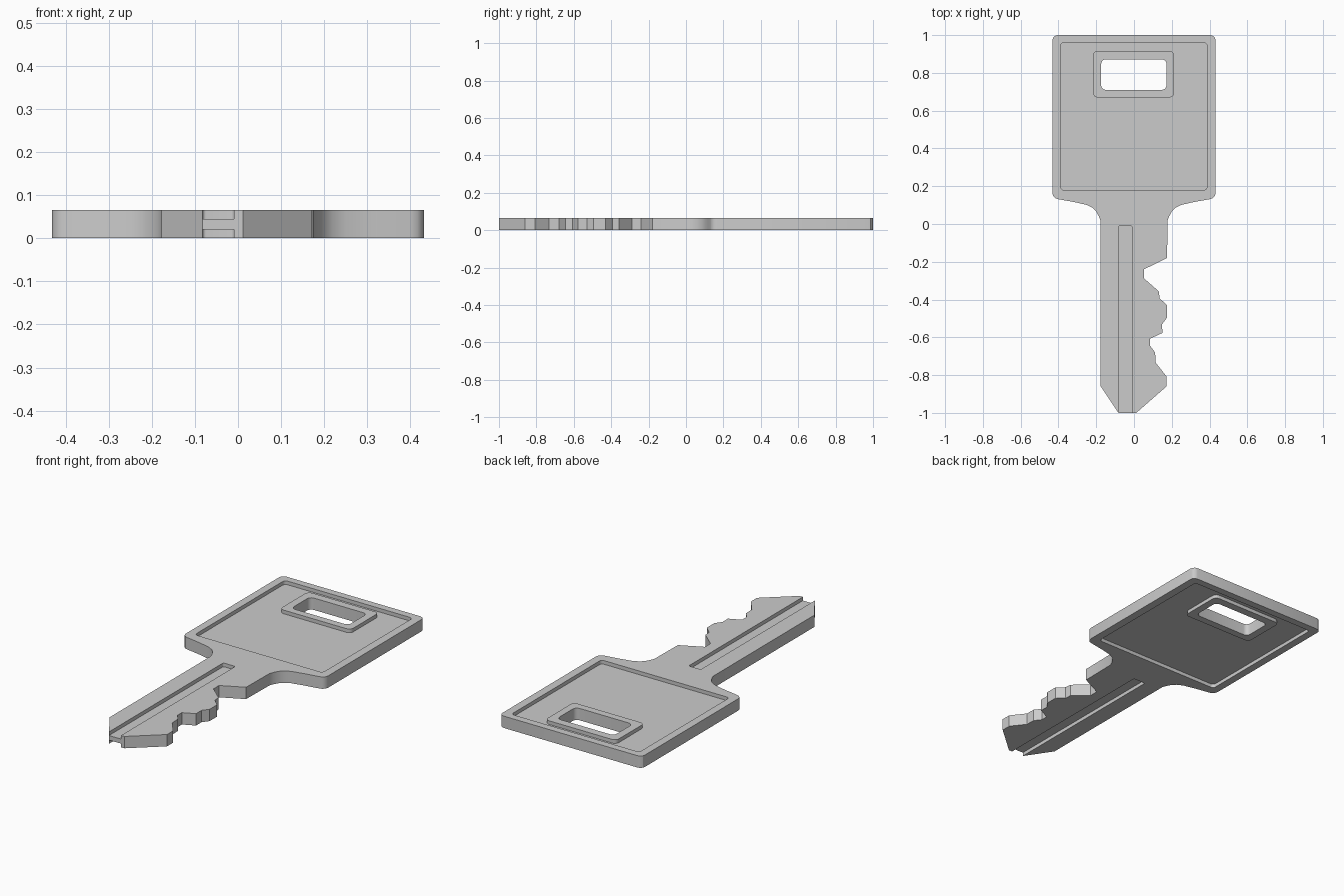
import bpy, bmesh
from math import sin, cos, pi

if "Cube" in bpy.data.objects:
    bpy.data.objects.remove(bpy.data.objects["Cube"])

T = 0.065       # key thickness
DEPTH = 0.02    # depth of recess and groove


def rounded_rect(x0, x1, y0, y1, r, seg=5):
    pts = []
    for cx, cy, a0 in ((x1 - r, y1 - r, 0), (x0 + r, y1 - r, 1),
                       (x0 + r, y0 + r, 2), (x1 - r, y0 + r, 3)):
        for i in range(seg + 1):
            a = (a0 + i / seg) * pi / 2
            pts.append((cx + r * cos(a), cy + r * sin(a)))
    return pts


def plate(name, loops, z0, z1):
    """Fill an outline (with optional hole loops) and extrude it from z0 to z1."""
    bm = bmesh.new()
    for loop in loops:
        vs = [bm.verts.new((x, y, z0)) for x, y in loop]
        for a, b in zip(vs, vs[1:] + vs[:1]):
            bm.edges.new((a, b))
    bmesh.ops.triangle_fill(bm, use_beauty=True, edges=bm.edges[:])
    ext = bmesh.ops.extrude_face_region(bm, geom=bm.faces[:], use_keep_orig=True)
    for g in ext["geom"]:
        if isinstance(g, bmesh.types.BMVert):
            g.co.z = z1
    bmesh.ops.recalc_face_normals(bm, faces=bm.faces[:])
    me = bpy.data.meshes.new(name)
    bm.to_mesh(me)
    bm.free()
    ob = bpy.data.objects.new(name, me)
    bpy.context.collection.objects.link(ob)
    return ob


# Half of the bow (head) outline, mirrored for the other side
half_head = [(0.178, 0.02), (0.187, 0.042), (0.20, 0.066), (0.219, 0.085), (0.25, 0.101),
             (0.32, 0.117), (0.40, 0.131), (0.416, 0.136), (0.427, 0.147), (0.432, 0.163),
             (0.432, 0.972), (0.429, 0.986), (0.419, 0.996), (0.405, 1.0)]
head = half_head + [(-x, y) for x, y in reversed(half_head)]

# Blade: straight back, pointed tip, toothed cutting edge
blade = [(-0.178, -0.857), (-0.082, -1.0), (0.012, -1.0), (0.172, -0.86), (0.172, -0.807),
         (0.114, -0.733), (0.112, -0.68), (0.085, -0.645), (0.085, -0.607), (0.15, -0.577),
         (0.149, -0.53), (0.175, -0.495), (0.175, -0.43), (0.135, -0.393), (0.132, -0.357),
         (0.053, -0.288), (0.053, -0.24), (0.175, -0.18)]

# Key body with key-ring slot
slot = rounded_rect(-0.174, 0.172, 0.71, 0.872, 0.025)
key = plate("key_body", [head + blade, slot], 0, T)

# Recess around a raised slot rim, and blade groove, on both faces
recess = [rounded_rect(-0.389, 0.387, 0.18, 0.96, 0.018),
          rounded_rect(-0.217, 0.213, 0.67, 0.916, 0.025)]
groove = [rounded_rect(-0.082, -0.009, -1.1, -0.01, 0.008)]
bpy.context.view_layer.objects.active = key
for side, z0, z1 in (("top", T - DEPTH, T + 0.05), ("bottom", -0.05, DEPTH)):
    for part, loops in (("recess", recess), ("groove", groove)):
        cutter = plate(f"{part}_cutter_{side}", loops, z0, z1)
        cutter.hide_render = True
        mod = key.modifiers.new(part, 'BOOLEAN')
        mod.operation = 'DIFFERENCE'
        mod.solver = 'EXACT'
        mod.object = cutter
        bpy.ops.object.modifier_apply(modifier=mod.name)
        bpy.data.objects.remove(cutter)

# Smooth rounded corners, sharp edges elsewhere
key.select_set(True)
bpy.ops.object.shade_smooth_by_angle(angle=pi / 6)
